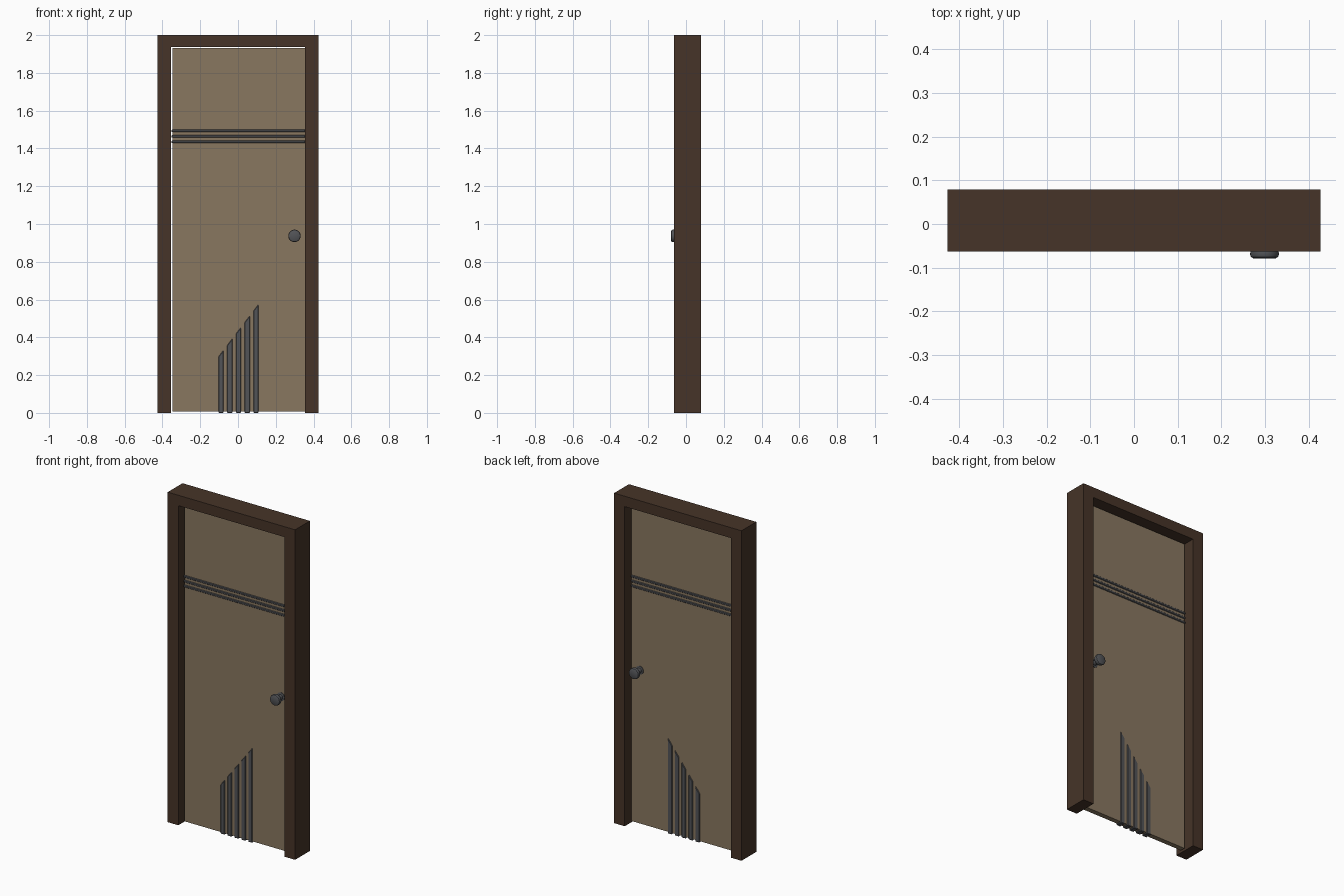
import bpy, bmesh, math
from mathutils import Matrix, Vector

if "Cube" in bpy.data.objects:
    bpy.data.objects.remove(bpy.data.objects["Cube"])


def material(name, rgb):
    m = bpy.data.materials.new(name)
    m.diffuse_color = (*rgb, 1.0)
    m.use_nodes = True
    m.node_tree.nodes["Principled BSDF"].inputs["Base Color"].default_value = m.diffuse_color
    return m


FRAME = material("dark brown wood", (0.061, 0.034, 0.021))
PANEL = material("tan wood", (0.25, 0.185, 0.118))
METAL = material("dark grey metal", (0.085, 0.088, 0.096))


def finish(name, bm, mat, bevel=0.0, smooth=False):
    bmesh.ops.recalc_face_normals(bm, faces=bm.faces)
    mesh = bpy.data.meshes.new(name)
    bm.to_mesh(mesh)
    bm.free()
    mesh.materials.append(mat)
    ob = bpy.data.objects.new(name, mesh)
    bpy.context.collection.objects.link(ob)
    if bevel:
        mod = ob.modifiers.new("soft edges", 'BEVEL')
        mod.width, mod.segments = bevel, 1
    if smooth:
        bpy.ops.object.select_all(action='DESELECT')
        ob.select_set(True)
        bpy.context.view_layer.objects.active = ob
        bpy.ops.object.shade_smooth_by_angle(angle=math.radians(35))
    return ob


def prism(name, outline, y0, y1, mat, bevel=0.0):
    """Extrude an (x, z) outline from y0 to y1."""
    bm = bmesh.new()
    face = bm.faces.new([bm.verts.new((x, y0, z)) for x, z in outline])
    ext = bmesh.ops.extrude_face_region(bm, geom=[face])
    verts = [g for g in ext["geom"] if isinstance(g, bmesh.types.BMVert)]
    bmesh.ops.translate(bm, verts=verts, vec=(0, y1 - y0, 0))
    return finish(name, bm, mat, bevel)


def rect(x0, x1, z0, z1):
    return [(x0, z0), (x1, z0), (x1, z1), (x0, z1)]


# Door frame: one U-shaped profile without a sill
W, I, TOP = 0.427, 0.356, 1.937
prism("door_frame", [(-W, 0), (-W, 2), (W, 2), (W, 0),
                     (I, 0), (I, TOP), (-I, TOP), (-I, 0)],
      -0.063, 0.0785, FRAME)

# Door leaf, with a narrow gap on the hinge side and top
prism("door_panel", rect(-0.348, 0.3555, 0.008, 1.931), -0.015, 0.015, PANEL)

# Three horizontal trim strips, visible on both faces
for i, z in enumerate((1.435, 1.464, 1.493)):
    prism(f"horizontal_trim_{i + 1}", rect(-0.352, 0.3555, z - 0.007, z + 0.007),
          -0.02, 0.02, METAL, 0.003)

# Five upright trim strips with slanted tops rising to the right
for i in range(5):
    x0 = -0.104 + i * 0.0463
    x1 = x0 + 0.028
    slant = lambda x: 0.297 + (x + 0.104) * 1.31
    prism(f"upright_trim_{i + 1}", [(x0, 0), (x1, 0), (x1, slant(x1)), (x0, slant(x0))],
          -0.02, 0.02, METAL, 0.003)

# Round knob turned about the y axis, one on each side of the door
PROFILE = [(0.0, 0.0785), (0.026, 0.0785), (0.031, 0.0755), (0.033, 0.070),
           (0.032, 0.058), (0.027, 0.052), (0.015, 0.049), (0.013, 0.040),
           (0.015, 0.021), (0.025, 0.019), (0.025, 0.012), (0.0, 0.012)]
for name, side in (("front_knob", -1), ("back_knob", 1)):
    bm = bmesh.new()
    verts = [bm.verts.new((r, side * d, 0)) for r, d in PROFILE]
    edges = [bm.edges.new(p) for p in zip(verts, verts[1:])]
    bmesh.ops.spin(bm, geom=verts + edges, cent=(0, 0, 0), axis=(0, 1, 0),
                   angle=math.tau, steps=32, use_duplicate=False)
    bmesh.ops.remove_doubles(bm, verts=bm.verts, dist=0.0001)
    bmesh.ops.translate(bm, verts=bm.verts, vec=(0.299, 0, 0.937))
    finish(name, bm, METAL, smooth=True)
